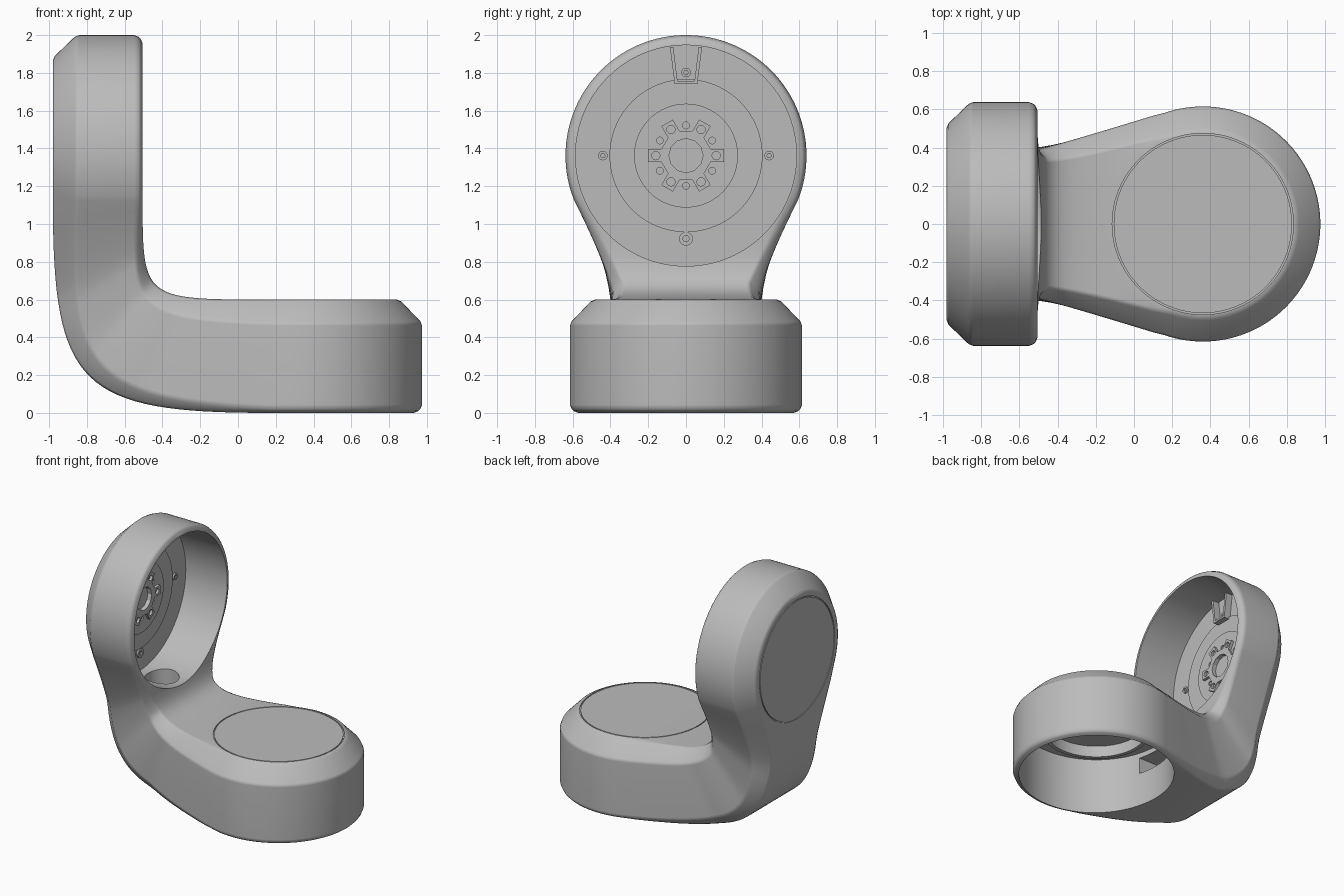
import bpy, bmesh
from math import sin, cos, pi, radians
from mathutils import Vector, Matrix

if "Cube" in bpy.data.objects:
    bpy.data.objects.remove(bpy.data.objects["Cube"])

gray = bpy.data.materials.new("matte_gray")
gray.use_nodes = True
gray.diffuse_color = (0.5, 0.5, 0.5, 1)
gray.node_tree.nodes["Principled BSDF"].inputs["Base Color"].default_value = gray.diffuse_color


def finish(name, bm):
    bmesh.ops.remove_doubles(bm, verts=bm.verts, dist=1e-5)
    bmesh.ops.recalc_face_normals(bm, faces=bm.faces)
    mesh = bpy.data.meshes.new(name)
    bm.to_mesh(mesh)
    bm.free()
    mesh.materials.append(gray)
    obj = bpy.data.objects.new(name, mesh)
    bpy.context.collection.objects.link(obj)
    return obj


def activate(obj):
    bpy.ops.object.select_all(action='DESELECT')
    obj.select_set(True)
    bpy.context.view_layer.objects.active = obj


def smooth(obj):
    activate(obj)
    bpy.ops.object.shade_smooth_by_angle(angle=radians(28))


def prism(name, frame, outline, h0, h1):
    bm = bmesh.new()
    low, high = [[bm.verts.new(frame @ Vector((x, y, h))) for x, y in outline] for h in (h0, h1)]
    n = len(outline)
    for i in range(n):
        j = (i + 1) % n
        bm.faces.new((low[i], low[j], high[j], high[i]))
    bm.faces.new(low)
    bm.faces.new(high)
    return finish(name, bm)


def circle(r, n=64, cx=0, cy=0):
    return [(cx + r * cos(2 * pi * i / n), cy + r * sin(2 * pi * i / n)) for i in range(n)]


def cut(obj, cutter):
    cutter.hide_render = True
    mod = obj.modifiers.new("cut", 'BOOLEAN')
    mod.operation, mod.solver, mod.object = 'DIFFERENCE', 'EXACT', cutter
    activate(obj)
    bpy.ops.object.modifier_apply(modifier=mod.name)
    bpy.data.objects.remove(cutter)


def ring(name, frame, r_in, r_out, h0, h1):
    obj = prism(name, frame, circle(r_out, 96), h0, h1)
    cut(obj, prism("bore", frame, circle(r_in, 96), h0 - 0.1, h1 + 0.1))
    return obj


def frame_at(origin, x, y, z):
    m = Matrix((x, y, z)).transposed().to_4x4()
    m.translation = origin
    return m


def bezier(p, t):
    s = 1 - t
    return p[0] * s**3 + p[1] * 3 * s * s * t + p[2] * 3 * s * t * t + p[3] * t**3


def clamp(v):
    return max(0, min(1, v))


# Elbow shell: chamfer rails running from the base cup to the upright cup
BASE_X, BASE_R, ARM_Z, ARM_R = 0.36, 0.615, 1.362, 0.638
BASE_THICK, ARM_THICK, BACK = 0.6, 0.475, -0.98
outer = [Vector(p) for p in ((0.16, 0), (-0.84, 0), (BACK, 0.14), (BACK, 1.12))]
inner = [Vector(p) for p in ((0.16, 0.6), (-0.5, 0.6), (-0.505, 0.6), (-0.505, 1.12))]


def softened(corners, thick):
    # (depth, inset) corners, each split in two to ease the edge
    pts = [Vector(p) for p in [(0, 1)] + corners + [(thick, 1)]]
    out = []
    for before, c, after in zip(pts, pts[1:], pts[2:]):
        out += [c + (q - c).normalized() * 0.014 for q in (before, after)]
    return out


base_profile = softened([(0, 0.03), (0.03, 0), (0.475, 0), (0.6, 0.12)], BASE_THICK)
arm_profile = softened([(0, 0.12), (0.125, 0), (0.445, 0), (0.475, 0.03)], ARM_THICK)


def half_width(x, z):
    base = 0.2 * clamp((x + 0.52) / 0.68) ** 1.05
    arm = 0.205 * clamp((z - 0.62) / 0.5) ** 1.25
    return 0.385 + max(base, arm)


def rail(base, arm):
    pts = []
    arc, bend = 40, 32
    for i in range(arc + 1):
        a = radians(109) * i / arc
        r = BASE_R - base.y
        pts.append((BASE_X + r * cos(a), r * sin(a), base.x))
    for i in range(1, bend):
        t = i / bend
        frac = base.x / BASE_THICK * (1 - t) + arm.x / ARM_THICK * t
        p = bezier(outer, t).lerp(bezier(inner, t), frac)
        pts.append((p.x, half_width(p.x, p.y) - base.lerp(arm, t).y, p.y))
    for i in range(arc + 1):
        a = radians(112) * (1 - i / arc)
        r = ARM_R - arm.y
        pts.append((BACK + arm.x, r * sin(a), ARM_Z + r * cos(a)))
    return pts


bm = bmesh.new()
rails = [rail(b, a) for b, a in zip(base_profile, arm_profile)]
left, right = [[[bm.verts.new((x, s * y, z)) for x, y, z in r] for r in rails] for s in (1, -1)]
strips = [pair for side in (left, right) for pair in zip(side, side[1:])]
strips += [(left[0], right[0]), (left[-1], right[-1])]
for a, b in strips:
    for i in range(len(a) - 1):
        bm.faces.new((a[i], a[i + 1], b[i + 1], b[i]))
shell = finish("elbow_shell", bm)

# Cup frames: local y points to the cup's tip, local z out of its opening
X, Y, Z = Vector((1, 0, 0)), Vector((0, 1, 0)), Vector((0, 0, 1))
arm_frame = frame_at((-0.87, 0, ARM_Z), Y, Z, X)
base_frame = frame_at((BASE_X, 0, 0.45), Y, X, -Z)
cut(shell, prism("arm_cavity", arm_frame, circle(0.585, 96), 0, 0.6))
cut(shell, prism("base_cavity", base_frame, circle(0.57, 96), 0, 0.6))

# Thin seams around the closed covers
cut(shell, ring("arm_seam", arm_frame, 0.466, 0.474, -0.2, -0.102))
cut(shell, ring("base_seam", base_frame, 0.466, 0.474, -0.2, -0.142))

# Cable passage joining the two cups
cut(shell, prism("passage_down", frame_at((-0.67, 0, 0.28), X, Y, Z), circle(0.125, 32), 0, 0.65))
slot = [(-0.16, 0), (0.16, 0), (0.16, 0.13), (-0.16, 0.13)]
cut(shell, prism("passage_across", frame_at((-0.67, 0, 0.28), Y, Z, X), slot, 0, 0.6))
smooth(shell)
weighted = shell.modifiers.new("even_shading", 'WEIGHTED_NORMAL')
weighted.keep_sharp = True


def arm_part(name, outline, h0, h1):
    obj = prism(name, arm_frame, outline, h0, h1)
    smooth(obj)
    return obj


def polar(r, angle):
    return r * cos(angle), r * sin(angle)


# Stepped joint discs in the upright cup
arm_part("joint_disc", circle(0.405, 96), -0.01, 0.01)
flange = arm_part("flange", circle(0.275, 64), 0, 0.022)
cut(flange, prism("bore", arm_frame, circle(0.09, 12), 0.012, 0.1))

# Six-lobed hub with a central bore and bolt holes
lobes = []
for k in range(6):
    turn = Matrix.Rotation(k * pi / 3, 2)
    for p in ((0.13, -0.035), (0.2, -0.035), (0.2, 0.035), (0.13, 0.035)):
        lobes.append(tuple(turn @ Vector(p)))
hub = arm_part("hub", lobes, 0.015, 0.045)
cut(hub, prism("bore", arm_frame, circle(0.09, 12), 0, 0.1))
for k in range(6):
    x, y = polar(0.16, k * pi / 3)
    cut(hub, prism("hole", arm_frame, circle(0.022, 16, x, y), 0.025, 0.1))
    x, y = polar(0.16, (k + 0.5) * pi / 3)
    cut(flange, prism("hole", arm_frame, circle(0.018, 16, x, y), 0.012, 0.1))

# Fixing screws around the disc
for k, r in enumerate((0.025, 0.025, 0.025, 0.036)):
    x, y = polar(0.44, k * pi / 2)
    screw = arm_part("screw_%d" % k, circle(r, 20, x, y), -0.008, 0.014)
    cut(screw, prism("socket", arm_frame, circle(r * 0.5, 6, x, y), 0.004, 0.1))

# Tapered bracket frame at the top
bracket = arm_part("bracket", [(-0.06, 0.38), (0.06, 0.38), (0.085, 0.575), (-0.085, 0.575)], -0.01, 0.055)
cut(bracket, prism("pocket", arm_frame, [(-0.045, 0.395), (0.045, 0.395), (0.07, 0.6), (-0.07, 0.6)], -0.1, 0.2))

# Bearing collar hanging inside the base cup
collar = ring("base_collar", base_frame, 0.37, 0.4, -0.01, 0.09)
smooth(collar)
